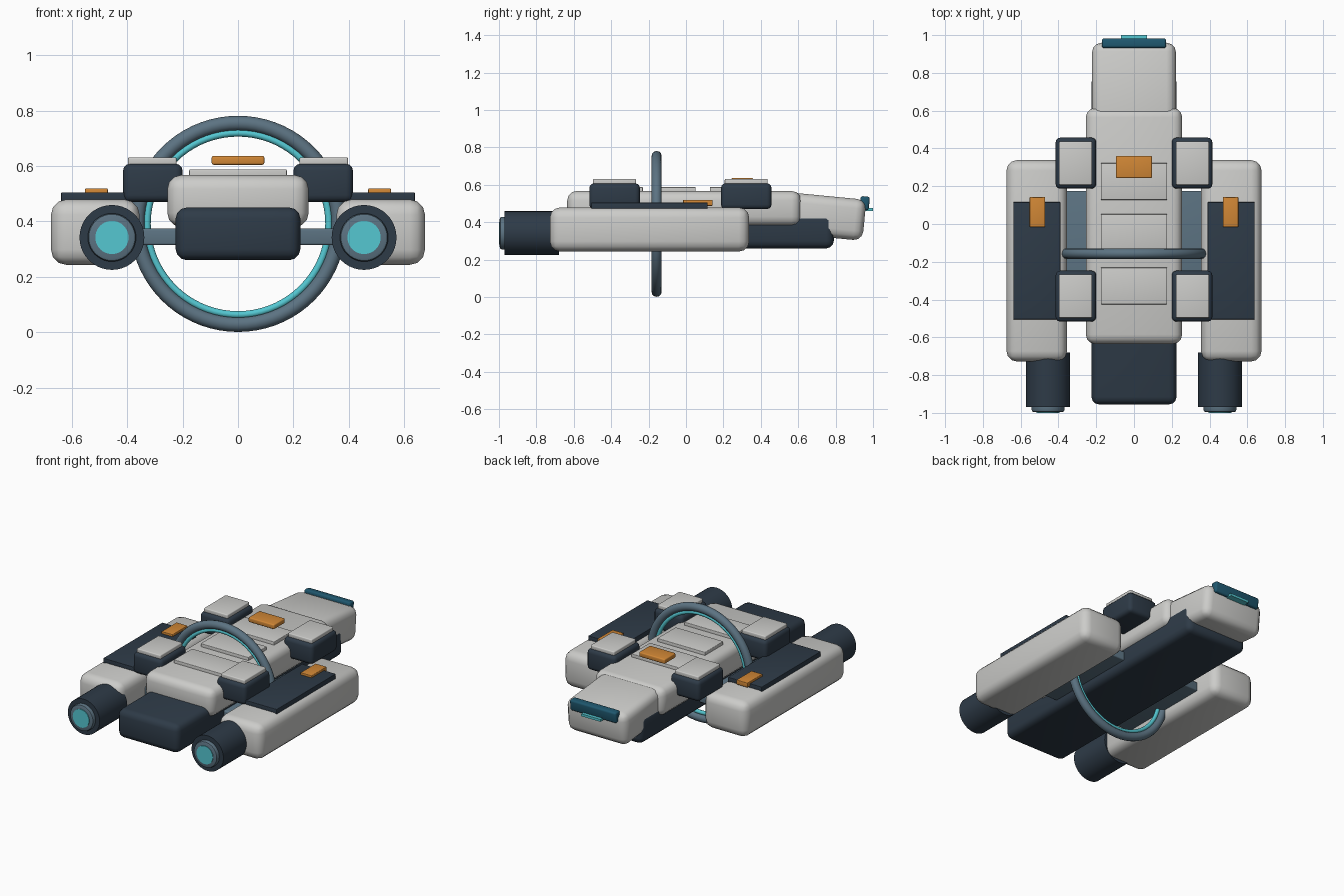
import bpy
import bmesh
import math
from mathutils import Matrix

cube = bpy.data.objects.get("Cube")
if cube:
    bpy.data.objects.remove(cube, do_unlink=True)


def linear(c):
    return c / 12.92 if c < 0.04045 else ((c + 0.055) / 1.055) ** 2.4


def material(name, r, g, b):
    mat = bpy.data.materials.new(name)
    colour = (linear(r), linear(g), linear(b), 1)
    mat.diffuse_color = colour
    mat.use_nodes = True
    for node in mat.node_tree.nodes:
        if node.type == 'BSDF_PRINCIPLED':
            node.inputs["Base Color"].default_value = colour
    return mat


HULL = material("pale grey hull", 0.80, 0.80, 0.79)
DARK = material("dark navy", 0.18, 0.23, 0.28)
SLATE = material("slate blue", 0.36, 0.45, 0.51)
GLOW = material("cyan glow", 0.33, 0.78, 0.82)
AMBER = material("amber", 0.82, 0.53, 0.21)
TEAL = material("deep teal", 0.12, 0.34, 0.43)


def finish(name, bm, mat):
    mesh = bpy.data.meshes.new(name)
    bm.to_mesh(mesh)
    bm.free()
    mesh.materials.append(mat)
    obj = bpy.data.objects.new(name, mesh)
    bpy.context.collection.objects.link(obj)
    bpy.ops.object.select_all(action='DESELECT')
    obj.select_set(True)
    bpy.context.view_layer.objects.active = obj
    bpy.ops.object.shade_smooth_by_angle(angle=math.radians(40))
    return obj


def box(name, mat, x, y, z, bevel=0.0, tilt=0.0):
    """Rounded box from (low, high) ranges, tilted about its own x axis."""
    bm = bmesh.new()
    bmesh.ops.create_cube(bm, size=1)
    size = [b - a for a, b in (x, y, z)]
    centre = [(a + b) / 2 for a, b in (x, y, z)]
    bmesh.ops.scale(bm, vec=size, verts=bm.verts)
    if bevel:
        bmesh.ops.bevel(bm, geom=bm.edges[:], offset=bevel, segments=3,
                        profile=0.5, affect='EDGES', clamp_overlap=True)
    bm.transform(Matrix.Translation(centre) @ Matrix.Rotation(math.radians(tilt), 4, 'X'))
    return finish(name, bm, mat)


def cylinder(name, mat, x, z, radius, y0, y1, rim=0.0):
    """Cylinder along y."""
    bm = bmesh.new()
    bmesh.ops.create_cone(bm, cap_ends=True, segments=40, radius1=radius,
                          radius2=radius, depth=y1 - y0)
    if rim:
        edges = [e for e in bm.edges if abs(e.verts[0].co.z - e.verts[1].co.z) < 1e-4]
        bmesh.ops.bevel(bm, geom=edges, offset=rim, segments=2, profile=0.5, affect='EDGES')
    bm.transform(Matrix.Translation((x, (y0 + y1) / 2, z)) @ Matrix.Rotation(math.pi / 2, 4, 'X'))
    return finish(name, bm, mat)


def hoop(name, mat, y, z, major, minor):
    """Torus standing in the xz plane, spun from a small circle."""
    bm = bmesh.new()
    ring = bmesh.ops.create_circle(bm, segments=12, radius=minor)["verts"]
    bmesh.ops.translate(bm, vec=(major, 0, 0), verts=ring)
    bmesh.ops.spin(bm, geom=bm.verts[:] + bm.edges[:], cent=(0, 0, 0), axis=(0, 0, 1),
                   angle=math.tau, steps=72, use_merge=True)
    bmesh.ops.remove_doubles(bm, verts=bm.verts, dist=1e-5)
    # The profile lies in xy, so turn it upright before sweeping about y
    return bm, name, mat, y, z


def torus(name, mat, y, z, major, minor):
    bm = bmesh.new()
    circle = bmesh.ops.create_circle(bm, segments=12, radius=minor)["verts"]
    bmesh.ops.translate(bm, vec=(major, 0, 0), verts=circle)
    bmesh.ops.spin(bm, geom=bm.verts[:] + bm.edges[:], cent=(0, 0, 0),
                   axis=(0, 1, 0), angle=math.tau, steps=72)
    bmesh.ops.remove_doubles(bm, verts=bm.verts, dist=1e-5)
    bmesh.ops.recalc_face_normals(bm, faces=bm.faces)
    bm.transform(Matrix.Translation((0, y, z)))
    return finish(name, bm, mat)


del hoop

# Central hull, keel and drooping tail
box("keel", DARK, (-0.225, 0.225), (-0.955, 0.79), (0.26, 0.45), 0.04)
box("main_hull", HULL, (-0.255, 0.255), (-0.635, 0.615), (0.38, 0.567), 0.05)
box("tail_section", HULL, (-0.222, 0.222), (0.44, 0.955), (0.325, 0.545), 0.05, -5.5)
box("tail_visor", TEAL, (-0.17, 0.17), (0.93, 0.98), (0.465, 0.538), 0.012, -5.5)
box("tail_light", GLOW, (-0.07, 0.07), (0.94, 1.0), (0.46, 0.476))

# Raised panels along the spine
for i, y in enumerate((0.225, -0.045, -0.328)):
    box(f"spine_panel_{i + 1}", HULL, (-0.176, 0.176), (y - 0.097, y + 0.097),
        (0.55, 0.588), 0.004)
box("spine_beacon", AMBER, (-0.095, 0.095), (0.243, 0.36), (0.604, 0.636), 0.007)

# Cross brace and upright ring
box("cross_brace", SLATE, (-0.42, 0.42), (-0.47, 0.175), (0.314, 0.374), 0.008)
torus("ring", SLATE, -0.157, 0.391, 0.363, 0.027)
torus("ring_glow", GLOW, -0.157, 0.391, 0.328, 0.013)

# Mirrored side pods, engines and corner blocks
for side, s in (("left", 1), ("right", -1)):
    def span(a, b):
        return tuple(sorted((s * a, s * b)))

    box(f"{side}_pod", HULL, span(0.355, 0.675), (-0.728, 0.338), (0.243, 0.479), 0.055)
    box(f"{side}_pod_plate", DARK, span(0.39, 0.638), (-0.505, 0.116), (0.47, 0.505), 0.003)
    box(f"{side}_pod_marker", AMBER, span(0.47, 0.552), (-0.016, 0.143), (0.488, 0.519), 0.004)
    cylinder(f"{side}_engine", DARK, s * 0.455, 0.342, 0.117, -0.97, -0.68)
    cylinder(f"{side}_engine_ring", SLATE, s * 0.455, 0.342, 0.087, -0.996, -0.94, 0.012)
    cylinder(f"{side}_engine_glow", GLOW, s * 0.455, 0.342, 0.06, -1.0, -0.95)
    for end, y in (("front", -0.382), ("rear", 0.322)):
        box(f"{side}_{end}_block", DARK, span(0.2, 0.415), (y - 0.135, y + 0.135),
            (0.47, 0.608), 0.025)
        box(f"{side}_{end}_block_cap", HULL, span(0.222, 0.397), (y - 0.115, y + 0.115),
            (0.6, 0.631), 0.006)
